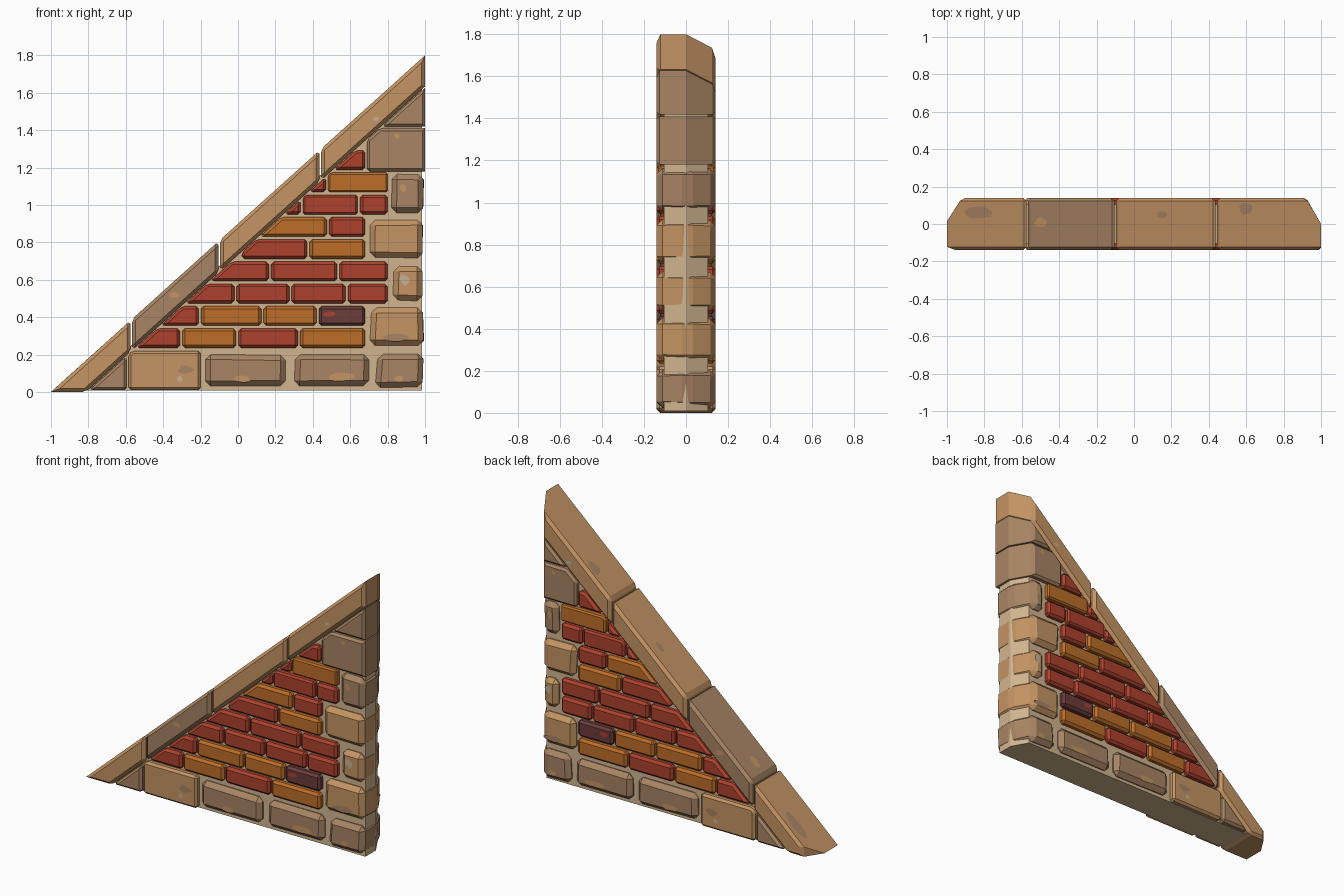
import bpy
import bmesh
import math
import random
from mathutils import Vector

random.seed(4)
if "Cube" in bpy.data.objects:
    bpy.data.objects.remove(bpy.data.objects["Cube"])


def material(name, rgb):
    lin = [((c + 0.055) / 1.055) ** 2.4 for c in rgb] + [1]
    mat = bpy.data.materials.new(name)
    mat.use_nodes = True
    mat.diffuse_color = lin
    mat.node_tree.nodes["Principled BSDF"].inputs["Base Color"].default_value = lin
    return mat


TAN = material("tan_stone", (0.77, 0.58, 0.39))
BROWN = material("brown_stone", (0.66, 0.52, 0.39))
PALE = material("pale_stone", (0.78, 0.69, 0.58))
MORTAR = material("mortar", (0.82, 0.71, 0.56))
RED = material("red_brick", (0.68, 0.26, 0.18))
ORANGE = material("orange_brick", (0.74, 0.43, 0.16))
DARK = material("dark_brick", (0.42, 0.24, 0.23))

SLOPE, TOP, UNDER = 0.9, 0.9, 0.733
DEPTH = 0.14


def finish(bm, name, mat):
    mesh = bpy.data.meshes.new(name)
    bm.to_mesh(mesh)
    bm.free()
    mesh.materials.append(mat)
    obj = bpy.data.objects.new(name, mesh)
    bpy.context.collection.objects.link(obj)
    return obj


def cut(bm, point, normal):
    bmesh.ops.bisect_plane(bm, geom=bm.verts[:] + bm.edges[:] + bm.faces[:],
                           plane_co=point, plane_no=normal, clear_outer=True)
    bmesh.ops.holes_fill(bm, edges=bm.edges[:])


def block(name, mat, outline, depth=DEPTH, bevel=0.015, end=1.0,
          under=None, face_edges_only=False, jitter=0.0):
    """Extrude an x-z outline through the wall, trim it and bevel it."""
    bm = bmesh.new()
    face = bm.faces.new([bm.verts.new((x, -depth, z)) for x, z in outline])
    ext = bmesh.ops.extrude_face_region(bm, geom=[face])
    for v in ext["geom"]:
        if isinstance(v, bmesh.types.BMVert):
            v.co.y = depth
    # back corners of both wall ends are cut at an angle
    cut(bm, (end, 0, 0), (0.14, 0.08, 0))
    cut(bm, (-1, 0.015, 0), (-0.125, 0.08, 0))
    if under is not None:
        cut(bm, (0, 0, under), (-SLOPE, 0, 1))
    bmesh.ops.remove_doubles(bm, verts=bm.verts[:], dist=0.0005)
    bmesh.ops.recalc_face_normals(bm, faces=bm.faces[:])
    for v in bm.verts:
        v.co.x += random.uniform(-jitter, jitter)
        v.co.z += random.uniform(0, jitter)
    if bevel:
        edges = [e for e in bm.edges if not face_edges_only
                 or all(abs(abs(v.co.y) - depth) < 0.001 for v in e.verts)]
        bmesh.ops.bevel(bm, geom=edges, offset=bevel, segments=1,
                        affect='EDGES', clamp_overlap=True)
    return finish(bm, name, mat)


def box(x0, x1, z0, z1):
    return [(x0, z0), (x1, z0), (x1, z1), (x0, z1)]


# mortar core
block("mortar_core", MORTAR, box(-0.85, 0.985, 0.008, 1.8), depth=0.105,
      bevel=0, end=0.985, under=UNDER + 0.03)

# sloped coping stones with upright joints
joints = [-1, -0.57, -0.1, 0.44, 1]
for i, mat in enumerate((TAN, BROWN, TAN, TAN)):
    a = joints[i] + (0.004 if i else 0)
    b = joints[i + 1] - (0.004 if i < 3 else 0)
    if i == 0:
        outline = [(a, 0), (-UNDER / SLOPE, 0)]
    else:
        outline = [(a, SLOPE * a + UNDER)]
    outline += [(b, SLOPE * b + UNDER), (b, SLOPE * b + TOP)]
    if i:
        outline.append((a, SLOPE * a + TOP))
    block("coping_stone", mat, outline, bevel=0.018, face_edges_only=True)

# brick courses: start of the first brick, then (end, material) along the course
courses = [
    (-0.575, [(-0.31, RED), (-0.01, ORANGE), (0.32, RED), (0.68, ORANGE)]),
    (-0.6, [(-0.21, RED), (0.125, ORANGE), (0.42, ORANGE), (0.68, DARK)]),
    (-0.5, [(-0.02, RED), (0.275, RED), (0.575, RED), (0.8, RED)]),
    (-0.3, [(0.165, RED), (0.53, RED), (0.8, RED)]),
    (0.02, [(0.37, RED), (0.68, ORANGE)]),
    (0, [(0.475, ORANGE), (0.68, RED)]),
    (0.1, [(0.335, RED), (0.64, RED), (0.8, RED)]),
    (0.2, [(0.47, RED), (0.8, ORANGE)]),
    (0.3, [(0.68, RED)]),
]
for row, (x, bricks) in enumerate(courses):
    z = 0.235 + 0.119 * row
    for end_x, mat in bricks:
        block("brick", mat, box(x, end_x, z, z + 0.105), under=UNDER - 0.006)
        x = end_x + 0.012

# rough rounded stones along the base and the tall end
rough = [
    (BROWN, -0.17, 0.26, 0.025, 0.195), (BROWN, 0.305, 0.705, 0.025, 0.195),
    (BROWN, 0.74, 0.99, 0.02, 0.2), (TAN, 0.71, 0.99, 0.245, 0.445),
    (TAN, 0.83, 0.99, 0.485, 0.665), (TAN, 0.7, 0.99, 0.715, 0.915),
    (BROWN, 0.825, 0.99, 0.955, 1.16),
]
for mat, *size in rough:
    block("rough_stone", mat, box(*size), bevel=0.028, jitter=0.008, end=0.995)

# squared stones at the corners of the triangle
for mat, *size in [(TAN, -0.585, -0.2, 0.01, 0.22), (BROWN, -0.9, -0.595, 0.01, 0.3),
                   (BROWN, 0.69, 1, 1.18, 1.41), (BROWN, 0.7, 1, 1.418, 1.7)]:
    block("corner_stone", mat, box(*size), bevel=0.014, under=UNDER - 0.006,
          face_edges_only=True)


# irregular weathering patches
def patch(mat, centre, u, v, width, height):
    bm = bmesh.new()
    verts = []
    for i in range(9):
        a = math.tau * i / 9
        r = random.uniform(0.65, 1.0)
        verts.append(bm.verts.new(Vector(centre) + Vector(u) * width * r * math.cos(a)
                                  + Vector(v) * height * r * math.sin(a)))
    bm.faces.new(verts)
    finish(bm, "weathering_patch", mat)


along = Vector((1, 0, SLOPE)).normalized()
for mat, x, y, w, h in [(BROWN, -0.83, 0.06, 0.13, 0.04), (TAN, -0.5, 0.01, 0.05, 0.03),
                        (BROWN, 0.15, 0.05, 0.05, 0.025), (BROWN, 0.6, 0.08, 0.06, 0.04)]:
    patch(mat, (x, y, SLOPE * x + TOP + 0.003), along, (0, 1, 0), w, h)

for mat, x, z, w, h in [
    (BROWN, -0.28, 0.12, 0.05, 0.03), (PALE, -0.31, 0.07, 0.02, 0.018),
    (TAN, 0.02, 0.07, 0.06, 0.025), (TAN, 0.55, 0.08, 0.08, 0.025),
    (TAN, 0.86, 0.07, 0.03, 0.02), (BROWN, 0.85, 0.29, 0.08, 0.022),
    (PALE, 0.89, 0.6, 0.03, 0.035), (TAN, 0.88, 1.09, 0.022, 0.03),
    (TAN, 0.85, 1.37, 0.018, 0.015), (RED, 0.49, 0.415, 0.035, 0.018),
    (PALE, 0.74, 1.46, 0.022, 0.014), (TAN, -0.34, 0.52, 0.035, 0.02),
]:
    for side in (-1, 1):
        patch(mat, (x, side * (DEPTH + 0.002), z), (-side, 0, 0), (0, 0, 1), w, h)
